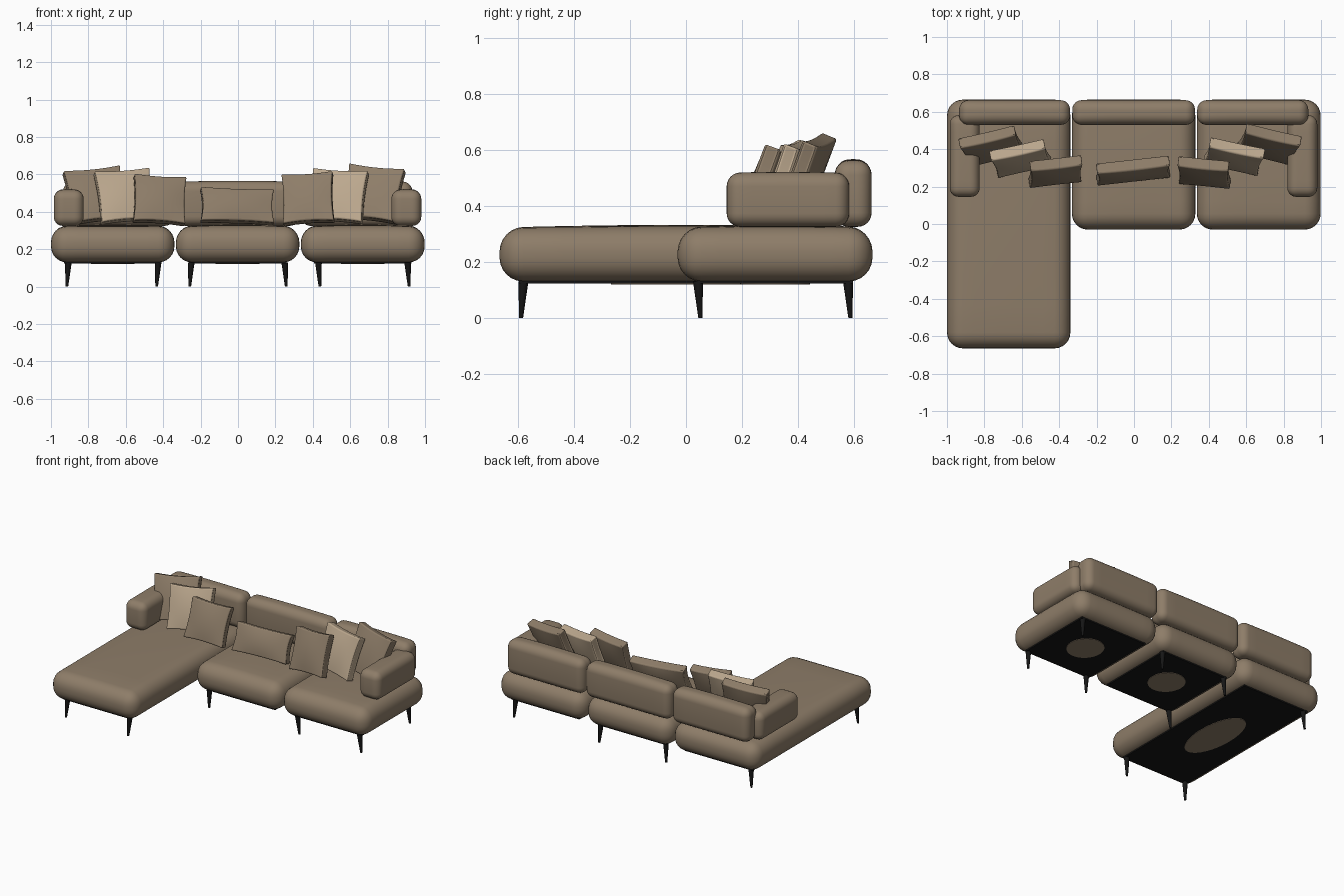
import bpy, bmesh
from math import radians
from mathutils import Matrix, Vector

default = bpy.data.objects.get("Cube")
if default:
    bpy.data.objects.remove(default, do_unlink=True)


def material(name, rgb):
    mat = bpy.data.materials.new(name)
    mat.use_nodes = True
    mat.diffuse_color = (*rgb, 1)
    mat.node_tree.nodes["Principled BSDF"].inputs["Base Color"].default_value = (*rgb, 1)
    return mat


BROWN = material("brown fabric", (0.27, 0.205, 0.14))
BEIGE = material("beige fabric", (0.50, 0.39, 0.27))
BLACK = material("black metal", (0.008, 0.008, 0.008))


def finish(name, bm, mat, smooth=True):
    bmesh.ops.recalc_face_normals(bm, faces=bm.faces)
    mesh = bpy.data.meshes.new(name)
    bm.to_mesh(mesh)
    bm.free()
    mesh.materials.append(mat)
    obj = bpy.data.objects.new(name, mesh)
    bpy.context.collection.objects.link(obj)
    if smooth:
        bpy.ops.object.select_all(action="DESELECT")
        obj.select_set(True)
        bpy.context.view_layer.objects.active = obj
        bpy.ops.object.shade_smooth_by_angle(angle=radians(40))
    return obj


def block(x, y, z):
    """Cube between the given (low, high) limits."""
    bm = bmesh.new()
    bmesh.ops.create_cube(bm, size=1)
    size = Vector([b - a for a, b in (x, y, z)])
    mid = Vector([(a + b) / 2 for a, b in (x, y, z)])
    for v in bm.verts:
        v.co = Vector([c * s for c, s in zip(v.co, size)]) + mid
    return bm, size, mid


def cushion(name, x, y, z, radius, crown):
    """Rounded upholstered block with a slightly domed top."""
    bm, size, mid = block(x, y, z)
    bmesh.ops.bevel(bm, geom=bm.edges[:], offset=radius, segments=6,
                    profile=0.5, affect="EDGES")
    for axis in (0, 1):
        normal = Vector((1 - axis, axis, 0))
        for i in range(-3, 4):
            spot = mid + normal * (size[axis] / 2 - radius) * i / 4
            bmesh.ops.bisect_plane(bm, geom=bm.verts[:] + bm.edges[:] + bm.faces[:],
                                   plane_co=spot, plane_no=normal)
    for v in bm.verts:
        u, w = [2 * (v.co[a] - mid[a]) / size[a] for a in (0, 1)]
        if v.co.z > mid.z:
            v.co.z += crown * (1 - u * u) * (1 - w * w)
    return finish(name, bm, BROWN)


def pillow(name, width, height, centre, yaw, roll, mat, lean=20):
    """Throw pillow with bulging faces and pinched edges."""
    bm = bmesh.new()
    bmesh.ops.create_cube(bm, size=2)
    bmesh.ops.subdivide_edges(bm, edges=bm.edges[:], cuts=7, use_grid_fill=True)
    for v in bm.verts:
        u, d, w = v.co
        a, b = 1 - u * u, 1 - w * w
        v.co = (u * width / 2 * (1 - 0.06 * b),
                d * (0.03 + 0.015 * a * b),
                w * height / 2 * (1 - 0.06 * a))
    obj = finish(name, bm, mat)
    obj.rotation_mode = "YXZ"
    obj.rotation_euler = (radians(-lean), radians(roll), radians(yaw))
    obj.location = centre
    bevel = obj.modifiers.new("soft edge", "BEVEL")
    bevel.width = 0.014
    bevel.segments = 3
    bevel.limit_method = "ANGLE"
    bevel.angle_limit = radians(40)


def leg(name, x, y):
    """Tapered leg whose foot splays outward."""
    bm = bmesh.new()
    bmesh.ops.create_cone(bm, cap_ends=True, segments=12, radius1=0.007,
                          radius2=0.018, depth=0.13,
                          matrix=Matrix.Translation((x, y, 0.065)))
    for v in bm.verts:
        if v.co.z < 0.06:
            v.co.x += 0.008 if x > 0 else -0.008
            v.co.y += 0.008 if y > 0 else -0.008
    finish(name, bm, BLACK)


# Seat modules: name, x limits, front y, backrest x limits, leg positions
modules = [
    ("chaise", (-1, -0.34), -0.665, (-0.935, -0.342),
     [(-0.907, -0.58), (-0.427, -0.58), (-0.907, 0.578)]),
    ("middle", (-0.332, 0.328), -0.03, (-0.33, 0.326),
     [(-0.25, 0.043), (-0.25, 0.578), (0.25, 0.578)]),
    ("corner", (0.336, 0.998), -0.03, (0.338, 0.932),
     [(0.43, 0.043), (0.907, 0.043), (0.907, 0.578)]),
]
for name, xs, front, back_xs, legs in modules:
    ys = (front, 0.665)
    cushion(name + "_seat", xs, ys, (0.13, 0.322), 0.085, 0.01)
    cushion(name + "_backrest", back_xs, (0.53, 0.662), (0.325, 0.56), 0.05, 0.006)

    # Underside plate with an oval fabric patch
    inset = 0.07
    bm, size, mid = block((xs[0] + inset, xs[1] - inset),
                          (ys[0] + inset, ys[1] - inset), (0.123, 0.135))
    finish(name + "_base_plate", bm, BLACK, smooth=False)
    bm = bmesh.new()
    bmesh.ops.create_cone(bm, cap_ends=True, segments=32, radius1=0.5, radius2=0.5,
                          depth=0.006, matrix=Matrix.Translation((0, 0, 0.123)))
    for v in bm.verts:
        v.co.x = mid.x + v.co.x * size.x * 0.45
        v.co.y = mid.y + v.co.y * size.y * 0.45
    finish(name + "_base_patch", bm, BROWN)

    for i, (x, y) in enumerate(legs):
        leg(f"{name}_leg_{i + 1}", x, y)

# Armrests
for side, xs in (("right", (-0.985, -0.825)), ("left", (0.82, 0.98))):
    cushion(side + "_armrest", xs, (0.145, 0.582), (0.325, 0.517), 0.048, 0.004)

# Throw pillows
pillow("right_back_pillow", 0.31, 0.30, (-0.76, 0.415, 0.487), 11, -6, BROWN, 22)
pillow("right_beige_pillow", 0.30, 0.29, (-0.605, 0.35, 0.483), 11, -4, BEIGE)
pillow("right_front_pillow", 0.28, 0.265, (-0.42, 0.28, 0.463), 8, 4, BROWN)
pillow("lumbar_pillow", 0.395, 0.19, (-0.005, 0.285, 0.43), 7, 2, BROWN)
pillow("left_front_pillow", 0.275, 0.28, (0.375, 0.275, 0.47), -7, -4, BROWN)
pillow("left_beige_pillow", 0.30, 0.29, (0.535, 0.36, 0.483), -11, 3, BEIGE)
pillow("left_back_pillow", 0.305, 0.305, (0.72, 0.425, 0.495), -11, 6, BROWN, 22)
